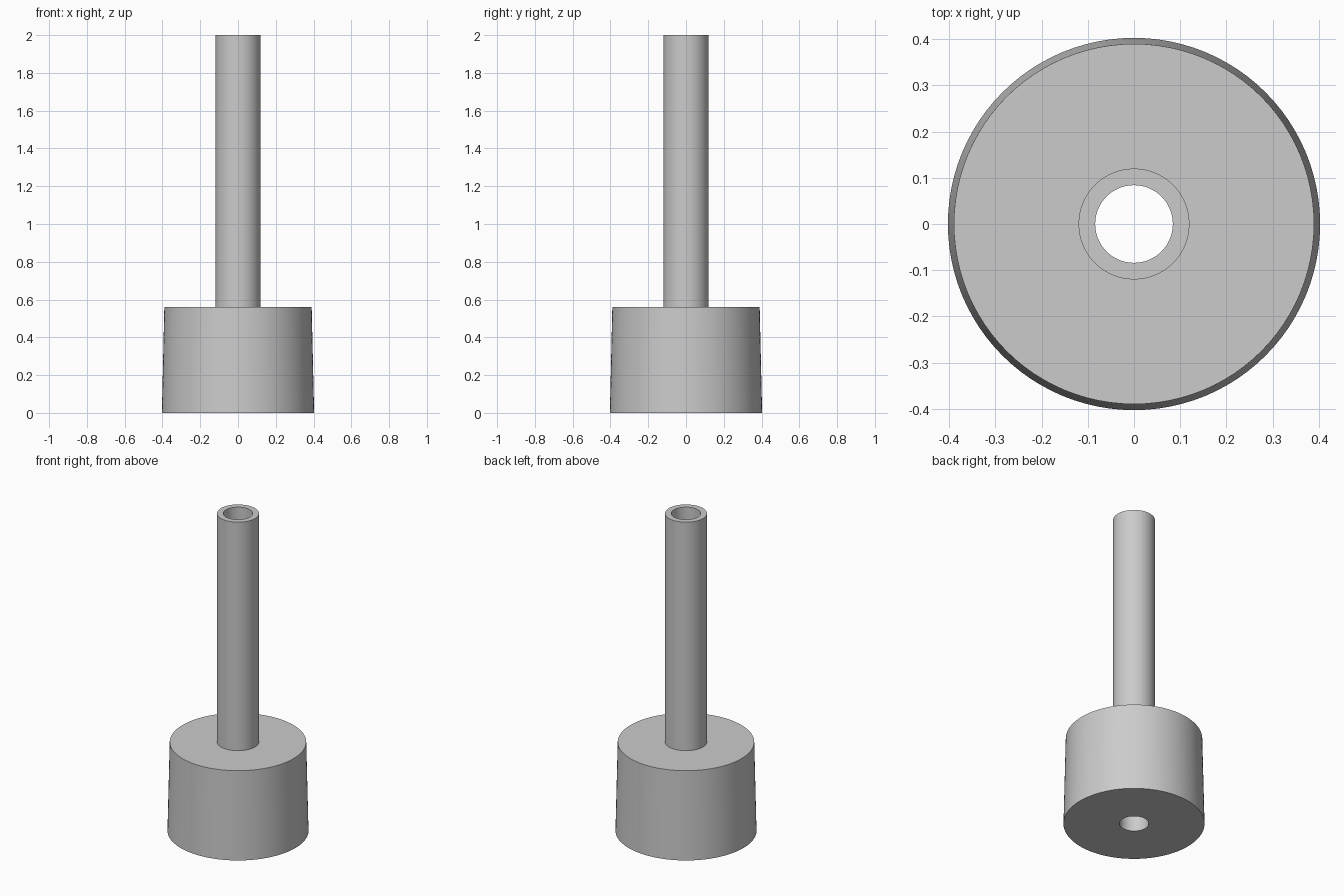
import bpy
import bmesh
import math

cube = bpy.data.objects.get("Cube")
if cube:
    bpy.data.objects.remove(cube, do_unlink=True)

SIDES = 96
BORE, TUBE = 0.084, 0.12           # inner and outer tube radius
BOTTOM, SHOULDER = 0.403, 0.39     # tapered stopper radii
STEP, HEIGHT = 0.56, 2.0

grey = bpy.data.materials.new("neutral_grey")
grey.use_nodes = True
colour = (0.6, 0.6, 0.6, 1)
grey.diffuse_color = colour
grey.node_tree.nodes["Principled BSDF"].inputs["Base Color"].default_value = colour


def lathe(name, profile):
    """Revolve a counter-clockwise (radius, height) profile around z."""
    bm = bmesh.new()
    rings = []
    for r, z in profile:
        angles = [2 * math.pi * i / SIDES for i in range(SIDES)]
        rings.append([bm.verts.new((r * math.cos(a), r * math.sin(a), z)) for a in angles])
    for low, high in zip(rings, rings[1:]):
        for i in range(SIDES):
            j = (i + 1) % SIDES
            bm.faces.new((low[i], low[j], high[j], high[i]))
    mesh = bpy.data.meshes.new(name)
    bm.to_mesh(mesh)
    bm.free()
    mesh.materials.append(grey)
    obj = bpy.data.objects.new(name, mesh)
    bpy.context.collection.objects.link(obj)
    bpy.ops.object.select_all(action="DESELECT")
    obj.select_set(True)
    bpy.context.view_layer.objects.active = obj
    bpy.ops.object.shade_smooth_by_angle(angle=math.radians(30))
    return obj


# Tapered stopper with a bore through its middle
lathe("stopper", [(BORE, STEP), (BORE, 0), (BOTTOM, 0), (SHOULDER, STEP), (TUBE, STEP)])

# Hollow tube continuing the bore upwards
lathe("tube", [(TUBE, STEP), (TUBE, HEIGHT), (BORE, HEIGHT), (BORE, STEP)])
